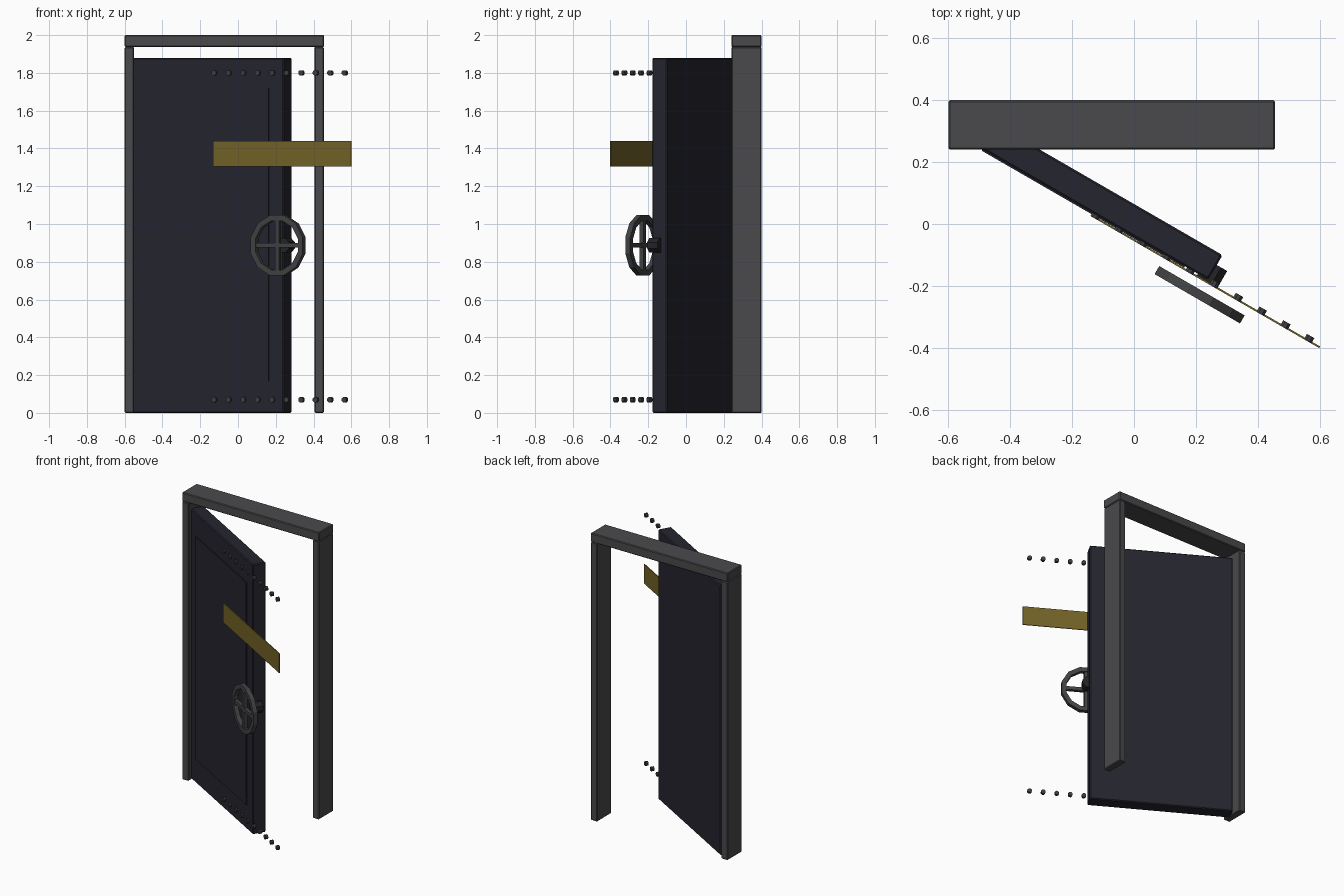
import bpy, bmesh, math
from mathutils import Matrix, Vector

cube = bpy.data.objects.get("Cube")
if cube:
    bpy.data.objects.remove(cube, do_unlink=True)


def material(name, *rgb):
    m = bpy.data.materials.new(name)
    m.use_nodes = True
    m.diffuse_color = (*rgb, 1)
    m.node_tree.nodes["Principled BSDF"].inputs["Base Color"].default_value = (*rgb, 1)
    return m


frame_grey = material("frame grey", 0.068, 0.067, 0.072)
door_blue = material("dark door steel", 0.018, 0.018, 0.028)
stripe_yellow = material("dull yellow", 0.17, 0.125, 0.02)
wheel_grey = material("wheel grey", 0.055, 0.055, 0.057)
hub_dark = material("dark hub metal", 0.018, 0.018, 0.021)
rivet_grey = material("rivet grey", 0.05, 0.05, 0.056)

# The open door swings in its own rotated space: x along the leaf, -y outward
SWING = Matrix.Rotation(math.radians(-30), 4, "Z")
STILL = Matrix.Identity(4)


def finish(name, bm, mat, space, bevel=0):
    bmesh.ops.recalc_face_normals(bm, faces=bm.faces)
    mesh = bpy.data.meshes.new(name)
    bm.to_mesh(mesh)
    bm.free()
    mesh.materials.append(mat)
    ob = bpy.data.objects.new(name, mesh)
    bpy.context.collection.objects.link(ob)
    ob.matrix_world = space
    if bevel:
        mod = ob.modifiers.new("edge bevel", "BEVEL")
        mod.width = bevel
        mod.segments = 1
    return ob


def add_box(bm, lo, hi):
    lo, hi = Vector(lo), Vector(hi)
    bmesh.ops.create_cube(bm, size=1, matrix=Matrix.Translation((lo + hi) / 2)
                          @ Matrix.Diagonal((*(hi - lo), 1)))


def box(name, lo, hi, mat, space=STILL, bevel=0):
    bm = bmesh.new()
    add_box(bm, lo, hi)
    return finish(name, bm, mat, space, bevel)


def add_pin(bm, center, radius, depth, sides):
    # cylinder whose axis points out of the door, with flats at top and sides
    bmesh.ops.create_cone(bm, cap_ends=True, segments=sides, radius1=radius, radius2=radius,
                          depth=depth, matrix=Matrix.Translation(center)
                          @ Matrix.Rotation(math.pi / 2, 4, "X")
                          @ Matrix.Rotation(math.pi / sides, 4, "Z"))


# Door frame
for side, x in (("right", -0.6), ("left", 0.405)):
    box(side + "_post", (x, 0.24, 0), (x + 0.05, 0.4, 1.937), frame_grey, bevel=0.005)
box("lintel", (-0.6, 0.24, 1.937), (0.456, 0.4, 2), frame_grey, bevel=0.005)

# Door leaf with raised panel
box("door_leaf", (-0.635, -0.036, 0), (0.298, 0.056, 1.88), door_blue, SWING, 0.006)
box("door_panel", (-0.545, -0.041, 0.17), (0.211, -0.03, 1.72), door_blue, SWING)

# Warning strip
box("warning_strip", (-0.124, -0.048, 1.305), (0.719, -0.042, 1.44), stripe_yellow, SWING)

# Rivet rows
for row, z in (("lower", 0.07), ("upper", 1.8)):
    bm = bmesh.new()
    for i in range(10):
        add_pin(bm, (-0.121 + i * 0.0885, -0.038, z), 0.015, 0.02, 8)
    finish(row + "_rivets", bm, rivet_grey, SWING)

# Hub block on the door edge
HUB_X, HUB_Z, WHEEL_Y = 0.298, 0.887, -0.092
bm = bmesh.new()
add_pin(bm, (HUB_X, -0.012, HUB_Z), 0.042, 0.062, 8)
finish("wheel_hub", bm, hub_dark, SWING)

# Wheel rim: square bar swept around twelve sides
bm = bmesh.new()
SIDES = 12
rings = []
for i in range(SIDES):
    a = (i + 0.5) * math.tau / SIDES
    rings.append([bm.verts.new((HUB_X + r * math.cos(a), WHEEL_Y + d, HUB_Z + r * math.sin(a)))
                  for r, d in ((0.134, -0.015), (0.165, -0.015), (0.165, 0.015), (0.134, 0.015))])
for i in range(SIDES):
    a, b = rings[i], rings[(i + 1) % SIDES]
    for j in range(4):
        k = (j + 1) % 4
        bm.faces.new((a[j], a[k], b[k], b[j]))
finish("wheel_rim", bm, wheel_grey, SWING)

# Crossed spokes
bm = bmesh.new()
for w, h in ((0.14, 0.012), (0.012, 0.14)):
    add_box(bm, (HUB_X - w, WHEEL_Y - 0.012, HUB_Z - h), (HUB_X + w, WHEEL_Y + 0.012, HUB_Z + h))
finish("wheel_spokes", bm, wheel_grey, SWING)
